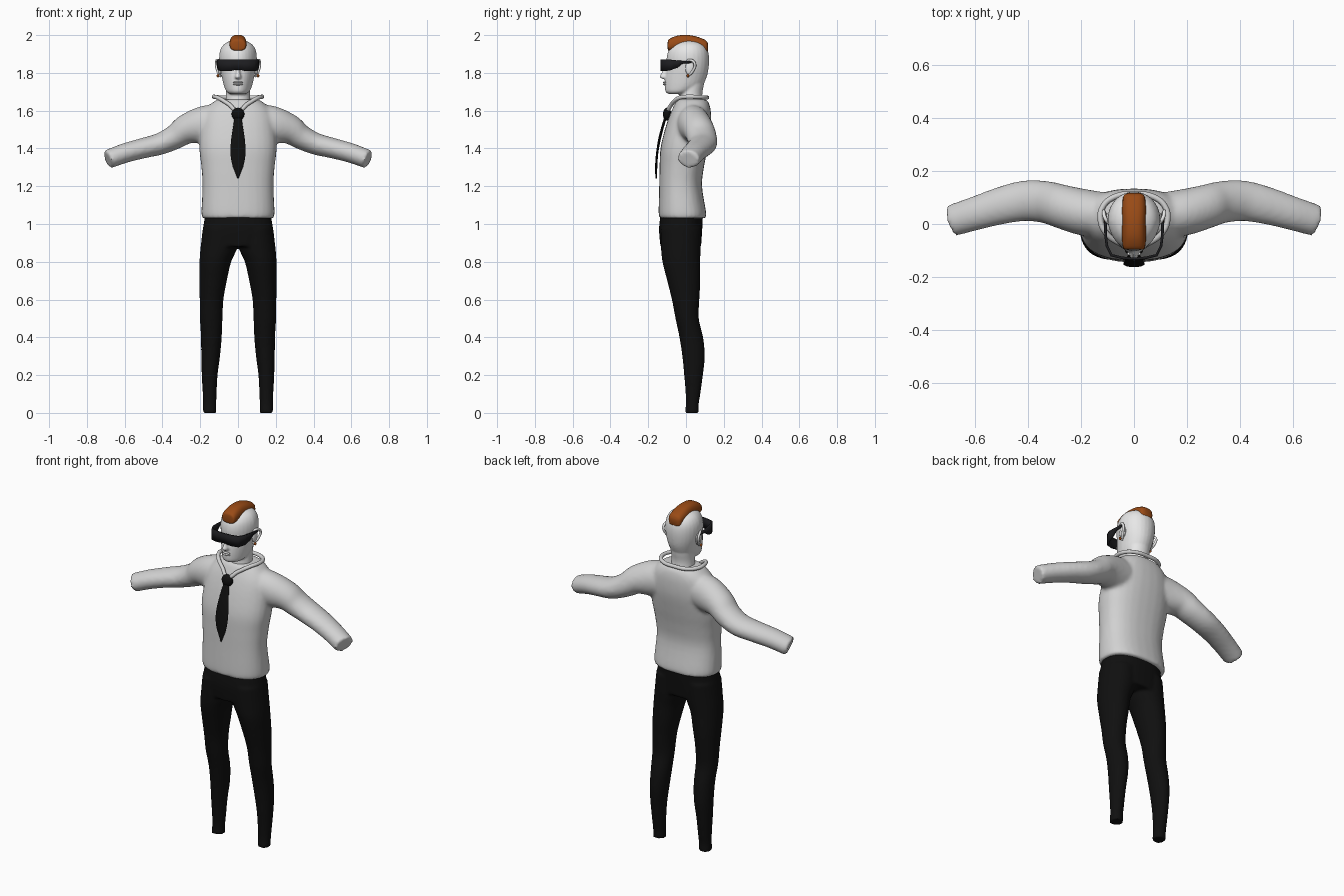
import bpy, bmesh, math
from mathutils import Vector

if "Cube" in bpy.data.objects:
    bpy.data.objects.remove(bpy.data.objects["Cube"])


def material(name, rgb):
    m = bpy.data.materials.new(name)
    m.use_nodes = True
    m.diffuse_color = (*rgb, 1)
    m.node_tree.nodes["Principled BSDF"].inputs["Base Color"].default_value = (*rgb, 1)
    return m


SKIN = material("pale skin", (0.8, 0.8, 0.8))
SHIRT = material("shirt white", (0.64, 0.64, 0.64))
BLACK = material("trouser black", (0.005, 0.005, 0.005))
LENS = material("dark glasses", (0.012, 0.012, 0.014))
HAIR = material("ginger hair", (0.32, 0.07, 0.008))


def spline(rows, steps=4):
    """Catmull-Rom interpolation of tuples."""
    out = []
    for i in range(len(rows) - 1):
        p0, p1, p2, p3 = (rows[max(0, min(len(rows) - 1, i + k))] for k in (-1, 0, 1, 2))
        for s in range(steps):
            t = s / steps
            out.append([0.5 * (2 * b + (c - a) * t + (2 * a - 5 * b + 4 * c - d) * t**2
                               + (3 * b - a - 3 * c + d) * t**3)
                        for a, b, c, d in zip(p0, p1, p2, p3)])
    out.append(list(rows[-1]))
    return out


def loft(bm, rows, frame="flat", power=2.0, taper=0.0, side=1, n=28):
    """Rows are centre x, y, z and two radii; rings are skinned and capped."""
    rows = spline(rows)
    rings = []
    for i, (x, y, z, ru, rv) in enumerate(rows):
        u, v = Vector((1, 0, 0)), Vector((0, 1, 0))
        if frame == "path":
            a, b = rows[max(i - 1, 0)], rows[min(i + 1, len(rows) - 1)]
            t = (Vector(b[:3]) - Vector(a[:3])).normalized()
            v = t.cross(Vector((0, 1, 0))).normalized()
            u = v.cross(t)
        elif frame == "depth":
            v = Vector((0, 0, 1))
        ring = []
        for k in range(n):
            ang = 2 * math.pi * k / n
            c, s = math.cos(ang), math.sin(ang)
            c = math.copysign(abs(c) ** (2 / power), c)
            s = math.copysign(abs(s) ** (2 / power), s)
            c *= 1 - taper * max(0, -s)
            p = Vector((x, y, z)) + u * ru * c + v * rv * s
            p.x *= side
            ring.append(bm.verts.new(p))
        rings.append(ring)
    for a, b in zip(rings, rings[1:]):
        for k in range(n):
            bm.faces.new((a[k], a[(k + 1) % n], b[(k + 1) % n], b[k]))
    bm.faces.new(rings[0])
    bm.faces.new(rings[-1])


def levels(rows):
    """Turn z, half width, front y, back y into loft rows."""
    return [(0, (f + b) / 2, z, w, (b - f) / 2) for z, w, f, b in rows]


def finish(name, bm, mat, angle=50):
    bmesh.ops.recalc_face_normals(bm, faces=bm.faces[:])
    me = bpy.data.meshes.new(name)
    bm.to_mesh(me)
    bm.free()
    me.materials.append(mat)
    ob = bpy.data.objects.new(name, me)
    bpy.context.collection.objects.link(ob)
    bpy.ops.object.select_all(action="DESELECT")
    ob.select_set(True)
    bpy.context.view_layer.objects.active = ob
    bpy.ops.object.shade_smooth_by_angle(angle=math.radians(angle))
    return ob


def blend(ob, voxel, iterations):
    """Fuse overlapping lofts into one soft skin."""
    r = ob.modifiers.new("fuse", "REMESH")
    r.mode, r.voxel_size, r.use_smooth_shade = "VOXEL", voxel, True
    s = ob.modifiers.new("soften", "SMOOTH")
    s.factor, s.iterations = 0.5, iterations


def ball(name, mat, centre, size):
    bm = bmesh.new()
    bmesh.ops.create_uvsphere(bm, u_segments=16, v_segments=10, radius=1)
    for v in bm.verts:
        v.co = Vector(a * b + c for a, b, c in zip(v.co, size, centre))
    return finish(name, bm, mat)


def tube(name, mat, points, radius, cyclic=False):
    cu = bpy.data.curves.new(name, "CURVE")
    cu.dimensions, cu.bevel_depth, cu.bevel_resolution = "3D", radius, 3
    sp = cu.splines.new("BEZIER")
    sp.bezier_points.add(len(points) - 1)
    for bp, p in zip(sp.bezier_points, points):
        bp.co = p
        bp.handle_left_type = bp.handle_right_type = "AUTO"
    sp.use_cyclic_u, cu.use_fill_caps = cyclic, True
    cu.materials.append(mat)
    ob = bpy.data.objects.new(name, cu)
    bpy.context.collection.objects.link(ob)


# Shirt: torso and two sleeves fused
bm = bmesh.new()
loft(bm, levels([(1.03, .188, -.14, .105), (1.06, .194, -.145, .107), (1.2, .188, -.142, .085),
                 (1.3, .194, -.14, .095), (1.4, .205, -.135, .115), (1.5, .2, -.112, .132),
                 (1.58, .185, -.085, .133), (1.63, .15, -.062, .125), (1.66, .11, -.045, .11)]),
     power=2.4)
for side in (1, -1):
    loft(bm, [(.08, .03, 1.535, .085, .1), (.18, .042, 1.525, .088, .1), (.27, .065, 1.503, .083, .08),
              (.33, .082, 1.463, .08, .066), (.41, .088, 1.425, .077, .058), (.5, .07, 1.402, .071, .054),
              (.6, .04, 1.375, .064, .052), (.69, .012, 1.342, .06, .05)], "path", side=side)
blend(finish("shirt", bm, SHIRT), .011, 5)

# Trousers: hips and two legs fused
bm = bmesh.new()
loft(bm, levels([(1.05, .174, -.135, .09), (.97, .186, -.143, .086), (.88, .192, -.135, .08)]), power=2.3)
for side in (1, -1):
    loft(bm, [(.093, -.027, .98, .093, .108), (.1, -.027, .88, .098, .106), (.12, -.025, .8, .084, .1),
              (.132, -.012, .7, .073, .088), (.14, -.002, .6, .063, .073), (.142, .006, .5, .06, .062),
              (.141, .028, .4, .055, .063), (.145, .04, .3, .05, .06), (.15, .04, .2, .042, .05),
              (.15, .037, .1, .037, .039), (.15, .033, .04, .035, .034), (.15, .031, 0, .036, .04)],
         side=side)
blend(finish("trousers", bm, BLACK), .009, 4)

# Head and neck
bm = bmesh.new()
loft(bm, levels([(1.6, .07, -.04, .095), (1.68, .064, -.034, .086), (1.74, .066, -.03, .095), (1.79, .07, -.03, .1)]))
loft(bm, levels([(1.688, .04, -.092, 0), (1.7, .06, -.108, .04), (1.73, .074, -.112, .085),
                 (1.78, .086, -.11, .11), (1.83, .096, -.102, .12), (1.88, .1, -.102, .122),
                 (1.92, .094, -.092, .115), (1.95, .076, -.068, .096), (1.968, .045, -.035, .062),
                 (1.975, .01, 0, .02)]), power=2.1, taper=.15)
# Nose joins the face
loft(bm, [(0, -.1, 1.768, .01, .022), (0, -.113, 1.776, .018, .027), (0, -.106, 1.8, .012, .025),
          (0, -.098, 1.84, .008, .015)], n=12)
blend(finish("head", bm, SKIN), .006, 3)
for label, z, r in (("upper", 1.75, .005), ("lower", 1.74, .006)):
    ball(label + "_lip", SKIN, (0, -.112, z), (.026, .01, r))

# Ears and earrings
for label, s in (("left", 1), ("right", -1)):
    tube(label + "_ear_rim", SKIN, [(s * .09, -.002, 1.85), (s * .108, .02, 1.868), (s * .115, .046, 1.85),
                                   (s * .108, .036, 1.81), (s * .092, .008, 1.782)], .007)
    ball(label + "_ear", SKIN, (s * .096, .02, 1.825), (.01, .024, .038))
    ball(label + "_earring", HAIR, (s * .106, .01, 1.785), (.007, .007, .009))

# Mohawk running front to back over the crown
bm = bmesh.new()
loft(bm, [(0, -.097, 1.945, .028, .016), (0, -.09, 1.948, .041, .03), (0, -.05, 1.96, .046, .036),
          (0, 0, 1.965, .047, .036), (0, .05, 1.958, .047, .036), (0, .095, 1.942, .042, .036),
          (0, .11, 1.937, .036, .03), (0, .117, 1.935, .022, .018)], "depth", power=3)
for v in bm.verts:
    v.co.x *= 1 - max(0, v.co.z - 1.955) * 5
finish("mohawk", bm, HAIR)

# Wraparound glasses: a strip with thickness
bm = bmesh.new()
half = [(.112, .03, 1.852, 1.862), (.113, -.02, 1.848, 1.864), (.112, -.045, 1.828, 1.866),
        (.107, -.085, 1.814, 1.87), (.088, -.122, 1.809, 1.872), (.045, -.133, 1.809, 1.872),
        (.012, -.136, 1.816, 1.872)]
strip = half + [(-x, y, a, b) for x, y, a, b in reversed(half)]
cols = [(bm.verts.new((x, y, a)), bm.verts.new((x, y, b))) for x, y, a, b in strip]
for (a, b), (c, d) in zip(cols, cols[1:]):
    bm.faces.new((a, c, d, b))
glasses = finish("glasses", bm, LENS, 30)
glasses.modifiers.new("thickness", "SOLIDIFY").thickness = .01

# Collar: folded band around the neck, meeting in a V
right = [(.07, .104, 1.67), (.118, .065, 1.672), (.126, .01, 1.674), (.105, -.035, 1.668), (.05, -.075, 1.635)]
loop = [(0, .112, 1.67)] + right + [(0, -.096, 1.6)] + [(-x, y, z) for x, y, z in reversed(right)]
tube("collar", SHIRT, loop, .011, True)

# Tie: knot and curved blade
ball("tie_knot", BLACK, (0, -.1, 1.582), (.034, .022, .034))
bm = bmesh.new()
loft(bm, [(0, -.106, 1.57, .018, .008), (0, -.122, 1.52, .025, .007), (0, -.14, 1.45, .036, .007),
          (0, -.152, 1.38, .04, .006), (0, -.157, 1.32, .032, .006), (0, -.158, 1.27, .014, .005),
          (0, -.158, 1.24, .002, .003)], n=12)
finish("tie_blade", bm, BLACK)
